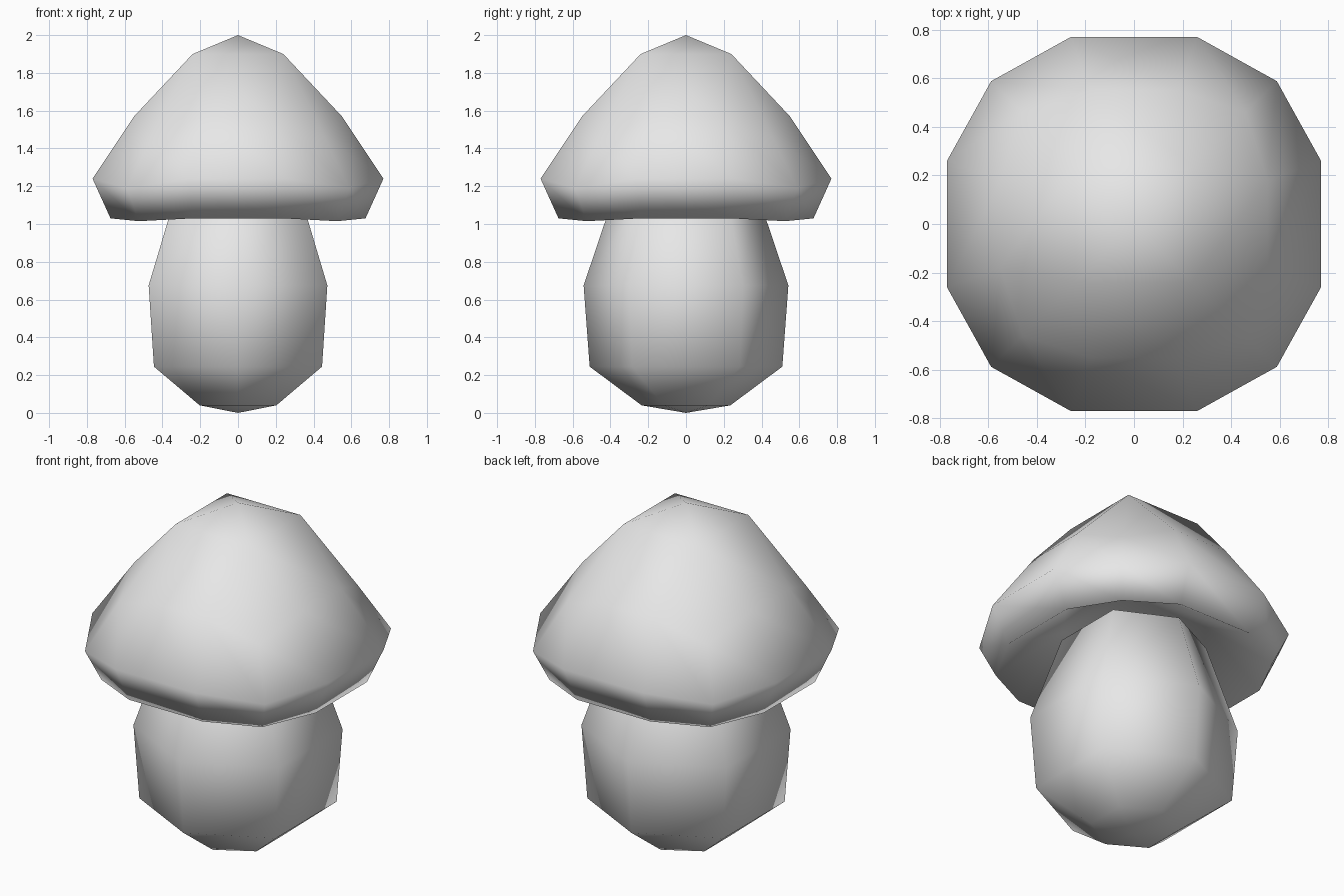
import bpy, bmesh

default = bpy.data.objects.get("Cube")
if default:
    bpy.data.objects.remove(default, do_unlink=True)

# Single plain material
grey = bpy.data.materials.new("light_grey")
grey.use_nodes = True
grey.diffuse_color = (0.8, 0.8, 0.8, 1)
grey.node_tree.nodes["Principled BSDF"].inputs["Base Color"].default_value = (0.8, 0.8, 0.8, 1)


def bridge(bm, a, b):
    n = len(a)
    for i in range(n):
        j = (i + 1) % n
        bm.faces.new((a[i], a[j], b[j], b[i]))


def fan(bm, ring, z):
    pole = bm.verts.new((0, 0, z))
    for i, v in enumerate(ring):
        bm.faces.new((v, ring[(i + 1) % len(ring)], pole))


def finish(bm, name):
    bmesh.ops.recalc_face_normals(bm, faces=bm.faces)
    for f in bm.faces:
        f.smooth = True
    mesh = bpy.data.meshes.new(name)
    bm.to_mesh(mesh)
    bm.free()
    mesh.materials.append(grey)
    obj = bpy.data.objects.new(name, mesh)
    bpy.context.collection.objects.link(obj)
    return obj


def quarter_turns(bm, points):
    """Repeat one quadrant of points four times around z."""
    verts = []
    for _ in range(4):
        verts += [bm.verts.new(p) for p in points]
        points = [(-y, x, z) for x, y, z in points]
    return verts


def close_with_square(bm, ring, square):
    """Join a twelve-point ring to a four-point square with quads."""
    for k in range(4):
        i = 3 * k
        bm.faces.new((square[k], ring[i], ring[i + 1], ring[i + 2]))
        bm.faces.new((square[k], ring[i + 2], ring[(i + 3) % 12], square[(k + 1) % 4]))


# Cap: rounded-box dome with a hollow underside
# each ring: side reach, side offset, corner reach, side height, corner height
cap_rings = [
    (0.55, 0.18, 0.46, 1.57, 1.46),
    (0.77, 0.26, 0.588, 1.24, 1.19),
    (0.675, 0.24, 0.525, 1.03, 1.015),
]
bm = bmesh.new()
rings = [quarter_turns(bm, [(m, b, zm), (c, c, zc), (b, m, zm)])
         for m, b, c, zm, zc in cap_rings]
for upper, lower in zip(rings, rings[1:]):
    bridge(bm, upper, lower)
top = quarter_turns(bm, [(0.24, 0.24, 1.9)])
close_with_square(bm, rings[0], top)
fan(bm, top, 2.0)
under = quarter_turns(bm, [(0.27, 0.27, 1.26)])
close_with_square(bm, rings[-1], under)
fan(bm, under, 1.27)
finish(bm, "mushroom_cap")

# Stem: six-sided bulb, pointed underneath
# each ring: front reach, side reach, side depth, height
stem_rings = [
    (0.235, 0.203, 0.117, 0.04),
    (0.51, 0.445, 0.285, 0.245),
    (0.542, 0.473, 0.3, 0.675),
    (0.375, 0.325, 0.215, 1.17),
]
bm = bmesh.new()
rings = []
for tip, x, y, z in stem_rings:
    outline = [(0, -tip), (x, -y), (x, y), (0, tip), (-x, y), (-x, -y)]
    rings.append([bm.verts.new((px, py, z)) for px, py in outline])
for lower, upper in zip(rings, rings[1:]):
    bridge(bm, lower, upper)
fan(bm, rings[0], 0.0)
fan(bm, rings[-1], 1.32)
finish(bm, "mushroom_stem")
